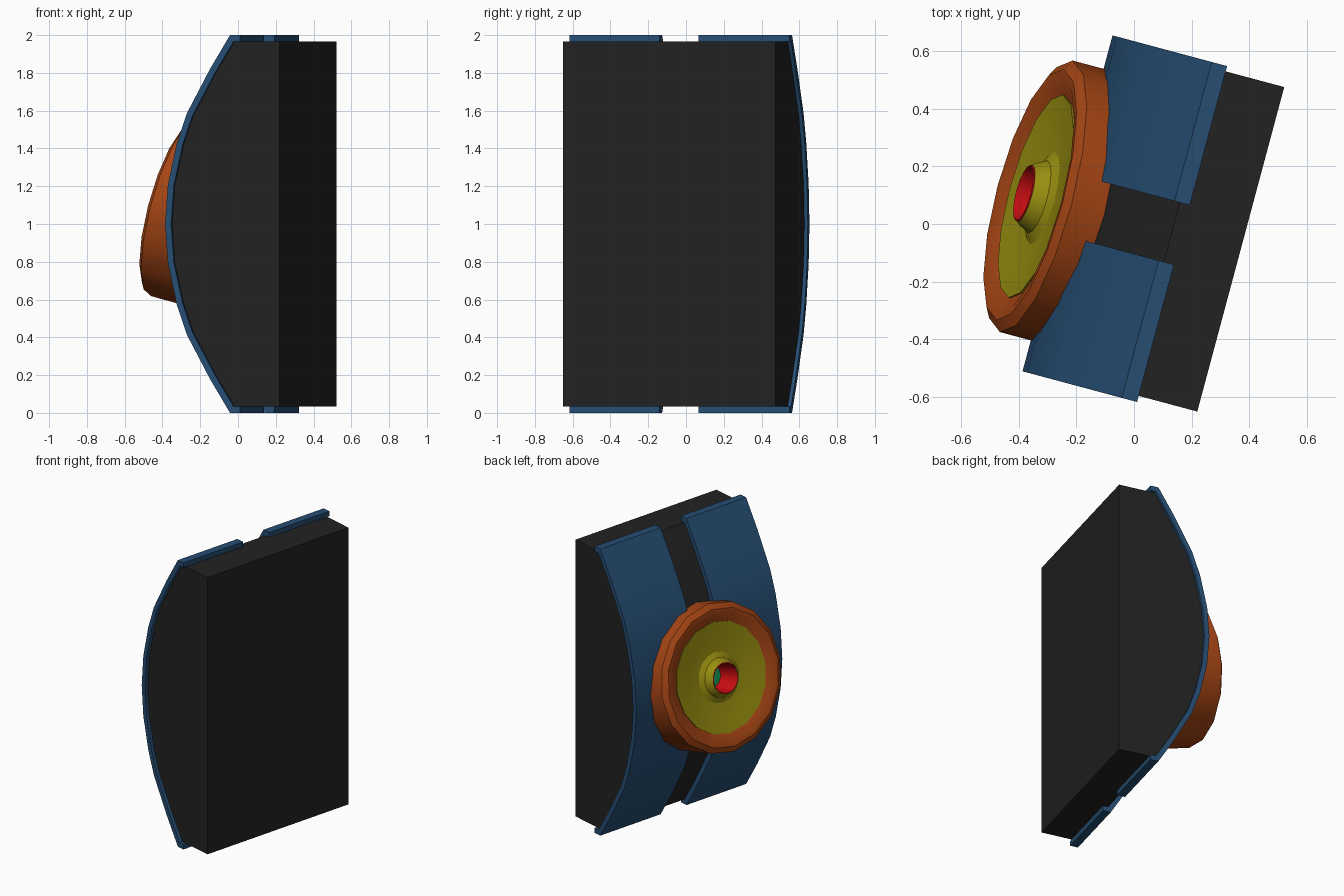
import bpy, bmesh, math
from mathutils import Vector, Matrix

if "Cube" in bpy.data.objects:
    bpy.data.objects.remove(bpy.data.objects["Cube"])

TURN = Matrix.Rotation(math.radians(-15), 4, 'Z')   # whole model is turned 15 degrees
TILT = math.radians(15)                             # round unit looks slightly upward


def material(name, rgb):
    m = bpy.data.materials.new(name)
    m.diffuse_color = (*rgb, 1)
    m.use_nodes = True
    m.node_tree.nodes["Principled BSDF"].inputs["Base Color"].default_value = m.diffuse_color
    return m


def finish(name, bm, mat):
    bmesh.ops.remove_doubles(bm, verts=bm.verts, dist=0.0005)
    bmesh.ops.recalc_face_normals(bm, faces=bm.faces)
    bm.transform(TURN)
    me = bpy.data.meshes.new(name)
    bm.to_mesh(me)
    bm.free()
    me.materials.append(mat)
    ob = bpy.data.objects.new(name, me)
    bpy.context.collection.objects.link(ob)
    bpy.ops.object.select_all(action='DESELECT')
    ob.select_set(True)
    bpy.context.view_layer.objects.active = ob
    bpy.ops.object.shade_smooth_by_angle(angle=math.radians(30))
    return ob


def mirror_z(half):
    """Upper half (u, height above middle) to the full curve, top to bottom."""
    return [(u, 1 + h) for u, h in half] + [(u, 1 - h) for u, h in reversed(half[:-1])]


def loft(rings, caps):
    """Join equal vertex rings with quads; either cap the ends or close the loop."""
    bm = bmesh.new()
    vs = [[bm.verts.new(p) for p in r] for r in rings]
    n = len(vs[0])
    last = len(vs) - 1 if caps else len(vs)
    for i in range(last):
        a, b = vs[i], vs[(i + 1) % len(vs)]
        for j in range(n):
            k = (j + 1) % n
            bm.faces.new((a[j], a[k], b[k], b[j]))
    if caps:
        bm.faces.new(vs[0])
        bm.faces.new(vs[-1])
    return bm


def extrude(name, profile, t0, t1, mat):
    return finish(name, loft([[(u, t, z) for u, z in profile] for t in (t0, t1)], True), mat)


def lathe(name, profile, mat, sides=16):
    """Spin a closed (radius, depth) profile around the tilted axis."""
    centre = Vector((-0.357, 0.005, 1.09))
    axis = Vector((-math.cos(TILT), 0, math.sin(TILT)))
    e1 = Vector((0, 1, 0))
    e2 = Vector((math.sin(TILT), 0, math.cos(TILT)))
    rings = []
    for i in range(sides):
        a = 2 * math.pi * i / sides
        out = e1 * math.cos(a) + e2 * math.sin(a)
        rings.append([centre + out * r + axis * d for r, d in profile])
    return finish(name, loft(rings, False), mat)


black = material("black", (0.016, 0.016, 0.016))
blue = material("blue", (0.019, 0.075, 0.17))
orange = material("orange", (0.38, 0.06, 0.007))
yellow = material("yellow", (0.31, 0.27, 0.005))
red = material("red", (0.6, 0.004, 0.006))
green = material("green", (0.008, 0.3, 0.1))

outer = mirror_z([(.17, 1), (.115, 1), (.005, .82), (-.121, .587),
                  (-.176, .43), (-.225, .21), (-.241, 0)])
inner = mirror_z([(.17, .966), (.134, .966), (.033, .801), (-.092, .572),
                  (-.144, .422), (-.193, .204), (-.208, 0)])

# bow-fronted body with a flat back
body_profile = [(.38, 1.966)] + inner[1:-1] + [(.38, .034)]
extrude("body", body_profile, -.571, .593, black)

# two curved panels wrapping the bowed side
for side, t0, t1 in (("left", -.593, -.1), ("right", .113, .612)):
    extrude("panel_" + side, outer + inner[::-1], t0, t1, blue)

# tilted housing ring, dish with raised hub, bore and its end disc
lathe("housing_ring", [(.487, -.4), (.487, -.005), (.45, .018), (.42, .015),
                       (.362, -.01), (.35, -.4)], orange)
lathe("dish", [(.364, -.003), (.30, -.012), (.23, -.024), (.165, -.028), (.13, -.01),
               (.112, .025), (.1, .04), (.096, -.06), (.36, -.06)], yellow)
lathe("bore", [(.102, .04), (.098, .043), (.078, -.12), (.085, -.12)], red)
lathe("bore_end", [(.0001, -.112), (.08, -.112), (.08, -.125), (.0001, -.125)], green)
